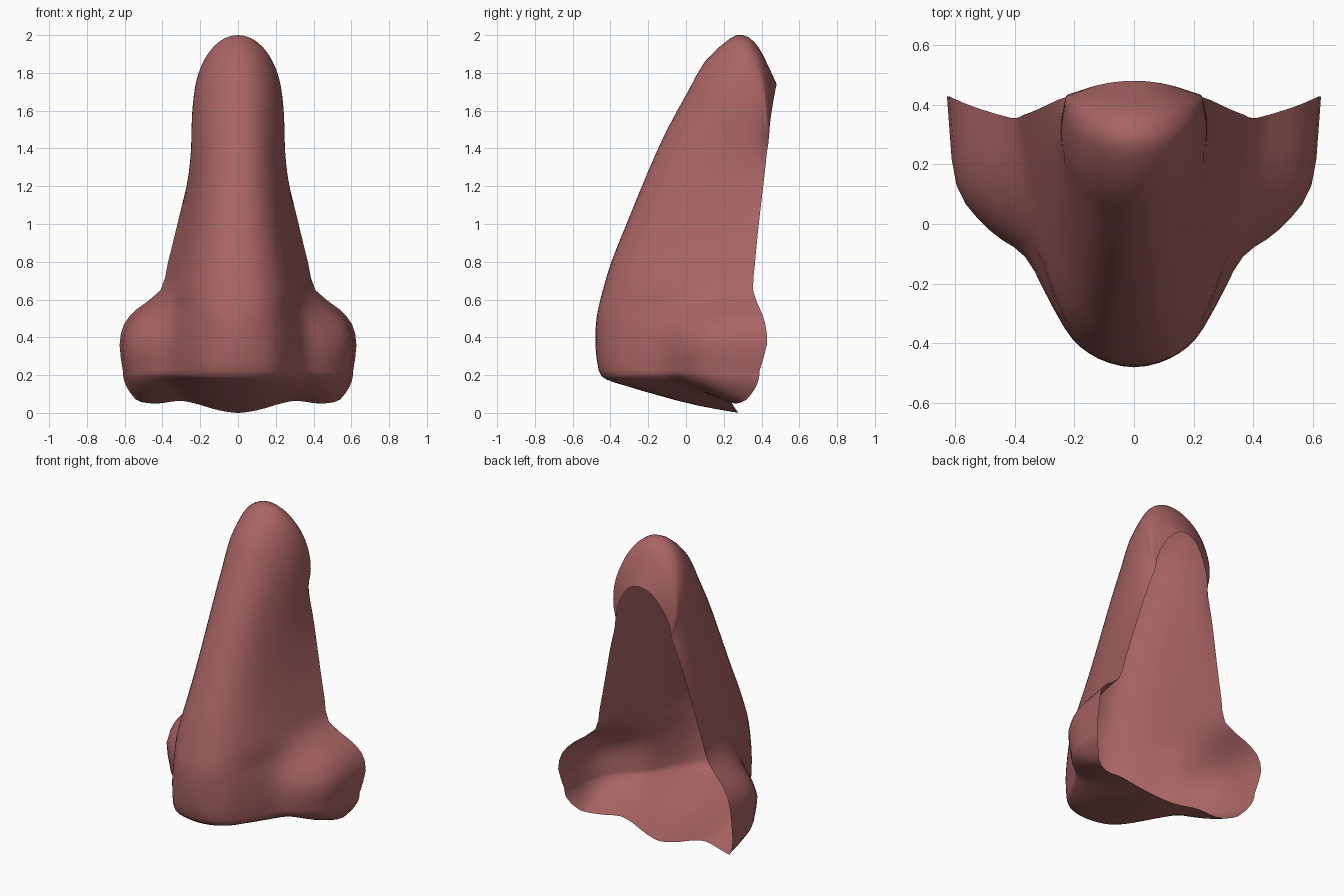
import bpy, math
from mathutils import Vector

if "Cube" in bpy.data.objects:
    bpy.data.objects.remove(bpy.data.objects["Cube"])

# Normalised half cross-section of the bridge, from the ridge line to the back rim
BODY = [(0, 0), (.28, .03), (.5, .125), (.655, .27), (.78, .47), (.87, .66), (.94, .83), (1, 1)]
N = len(BODY)

def bridge_row(yc, zc, w, ye, ze, dome):
    """Half row from ridge (0, yc, zc) to rim (w, ye, ze); dome blends to a round arc."""
    row, top = [], math.radians(120)
    for j, (bx, by) in enumerate(BODY):
        a = top * j / (N - 1)
        ax, ay = math.sin(a) / math.sin(top), (1 - math.cos(a)) / (1 - math.cos(top))
        x, t = bx + (ax - bx) * dome, by + (ay - by) * dome
        row.append(Vector((w * x, yc + (ye - yc) * t, zc + (ze - zc) * t)))
    return row

def flat_row(z, pts):
    return [Vector((x, y, z)) for x, y in pts]

def spline(pts, steps, first, last):
    """Catmull-Rom through pts with given phantom end points."""
    p, out = [first] + pts + [last], []
    for i in range(1, len(p) - 2):
        a, b, c, d = p[i - 1:i + 3]
        for k in range(steps):
            t = k / steps
            out.append(.5 * (2 * b + (c - a) * t + (2 * a - 5 * b + 4 * c - d) * t * t
                             + (3 * b - a - 3 * c + d) * t ** 3))
    return out + [pts[-1]]

# Rounded arch of the open back, then the dome and bridge:
# ridge y, ridge z, half width, rim y, rim z, roundness
rows = [[Vector((x, .48 - .04 * (x / .2) ** 2, z)) for x, z in
         [(0, 1.74), (.04, 1.733), (.08, 1.712), (.115, 1.675),
          (.145, 1.63), (.17, 1.58), (.188, 1.53), (.2, 1.47)]]]
rows += [bridge_row(*r) for r in [
    (.41, 1.89, .200, .439, 1.46, .9),
    (.36, 1.965, .201, .438, 1.45, 1),
    (.30, 2.00, .203, .437, 1.44, 1),
    (.23, 1.98, .207, .435, 1.42, 1),
    (.10, 1.86, .217, .430, 1.39, .9),
    (.01, 1.70, .229, .425, 1.35, .7),
    (-.10, 1.50, .250, .418, 1.28, .42),
    (-.20, 1.28, .279, .405, 1.17, .2),
    (-.315, 1.00, .328, .382, .97, .03),
    (-.395, .80, .372, .365, .79, 0),
    (-.44, .65, .41, .355, .65, 0)]]

# Tip and flared wings
rows.append(flat_row(.55, [(0, -.465), (.115, -.445), (.205, -.365), (.27, -.24),
                           (.33, -.08), (.41, .06), (.49, .20), (.535, .392)]))
rows.append(flat_row(.47, [(0, -.477), (.12, -.45), (.207, -.375), (.277, -.255),
                           (.352, -.09), (.45, .01), (.56, .15), (.603, .42)]))
rows.append(flat_row(.36, [(0, -.48), (.12, -.45), (.207, -.385), (.28, -.265),
                           (.365, -.11), (.485, -.02), (.595, .13), (.627, .428)]))
rim = flat_row(.225, [(0, -.462), (.12, -.44), (.205, -.378), (.28, -.26),
                      (.362, -.105), (.475, -.01), (.575, .13), (.61, .39)])
rows.append(rim)

# Underside running back to a wavy lower edge
back = [Vector(p) for p in [(0, .28, 0), (.07, .272, .008), (.14, .26, .024), (.22, .245, .048),
                            (.31, .24, .064), (.42, .255, .05), (.50, .29, .055), (.54, .32, .07)]]
for s in (.055, .2, .4, .7, 1):
    row = []
    for j, (p, q) in enumerate(zip(rim, back)):
        f = (j / (N - 1)) ** 2
        u = s + (s ** .7 - s) * f          # wings drop earlier than they turn inwards
        v = p.lerp(q, s ** (1 + .5 * f) if f else s)
        k = (1 - f) * .845 * (1 - s) ** 1.3 + f * (1 - u)
        v.z = q.z + (p.z - q.z) * k
        row.append(v)
    rows.append(row)

# Smooth the control grid across, then down
grid = [spline(r, 3, Vector((-r[1].x, r[1].y, r[1].z)), 2 * r[-1] - r[-2]) for r in rows]
cols = [spline(list(c), 2, 2 * c[0] - c[1], 2 * c[-1] - c[-2]) for c in zip(*grid)]
nc, nr = len(cols), len(cols[0])
verts = [v for c in cols for v in c]
faces = [(c * nr + r, c * nr + r + 1, (c + 1) * nr + r + 1, (c + 1) * nr + r)
         for c in range(nc - 1) for r in range(nr - 1)]

mesh = bpy.data.meshes.new("nose")
mesh.from_pydata(verts, [], faces)
mesh.polygons.foreach_set("use_smooth", [True] * len(mesh.polygons))
nose = bpy.data.objects.new("nose", mesh)
bpy.context.collection.objects.link(nose)

# Other half
mirror = nose.modifiers.new("mirror", 'MIRROR')
mirror.use_clip = True
mirror.merge_threshold = .001

skin = bpy.data.materials.new("skin")
skin.diffuse_color = (.40, .128, .128, 1)
skin.use_nodes = True
skin.node_tree.nodes["Principled BSDF"].inputs["Base Color"].default_value = skin.diffuse_color
mesh.materials.append(skin)
